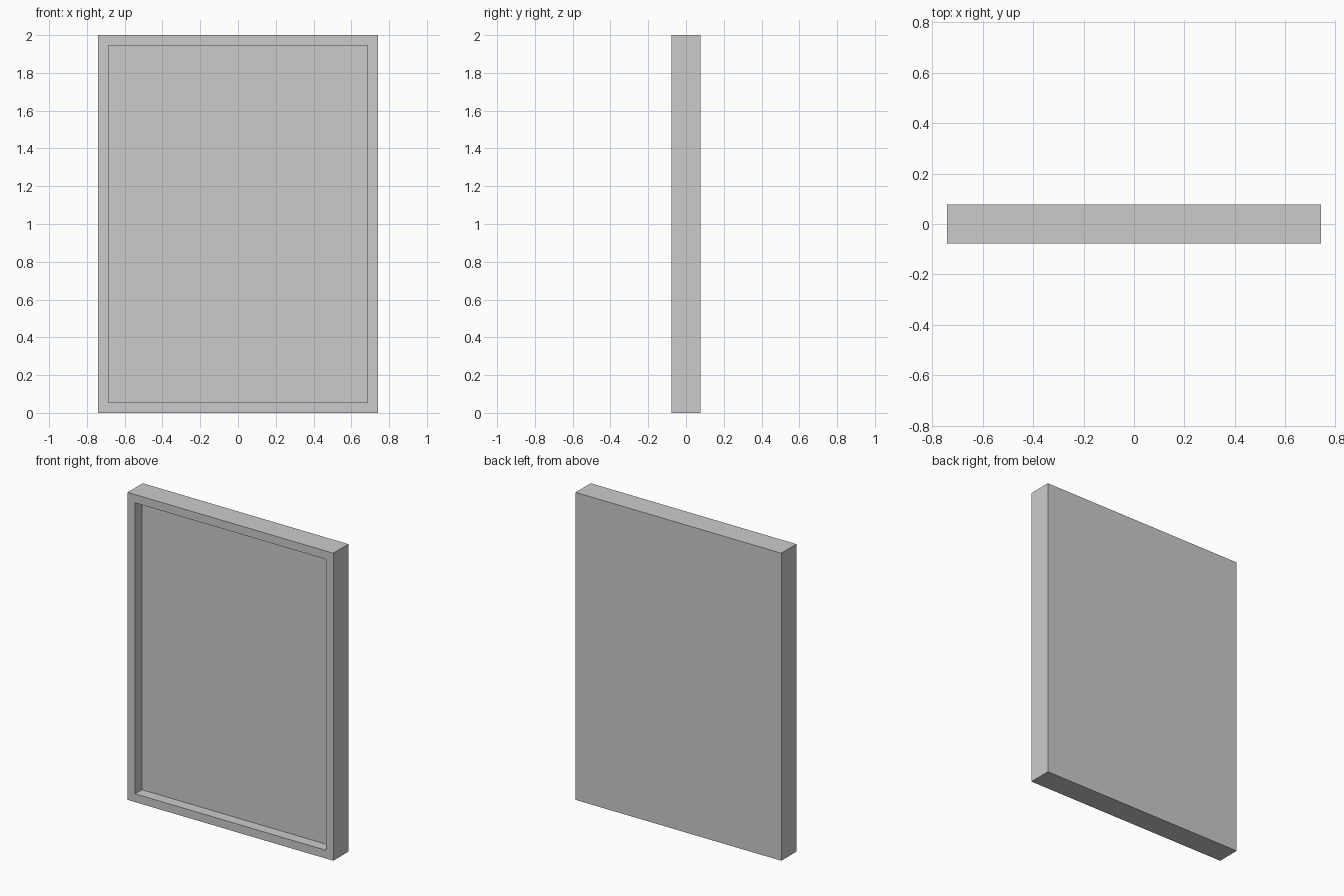
import bpy, bmesh
from mathutils import Matrix, Vector

if "Cube" in bpy.data.objects:
    bpy.data.objects.remove(bpy.data.objects["Cube"])

WIDTH, DEPTH, HEIGHT = 1.48, 0.155, 2.0
RIM, RECESS = 0.054, 0.07

# Solid slab standing on the ground
bm = bmesh.new()
bmesh.ops.create_cube(
    bm, size=1.0,
    matrix=Matrix.Translation((0, 0, HEIGHT / 2)) @ Matrix.Diagonal((WIDTH, DEPTH, HEIGHT, 1)))
bm.normal_update()

# Front rim, then sunken panel with straight walls
front = min(bm.faces, key=lambda f: f.calc_center_median().y)
bmesh.ops.inset_region(bm, faces=[front], thickness=RIM, use_even_offset=True)
panel = bmesh.ops.extrude_discrete_faces(bm, faces=[front])["faces"][0]
bmesh.ops.translate(bm, verts=panel.verts, vec=Vector((0, RECESS, 0)))
bmesh.ops.recalc_face_normals(bm, faces=bm.faces)

mesh = bpy.data.meshes.new("framed_panel")
bm.to_mesh(mesh)
bm.free()
bpy.context.collection.objects.link(bpy.data.objects.new("framed_panel", mesh))
